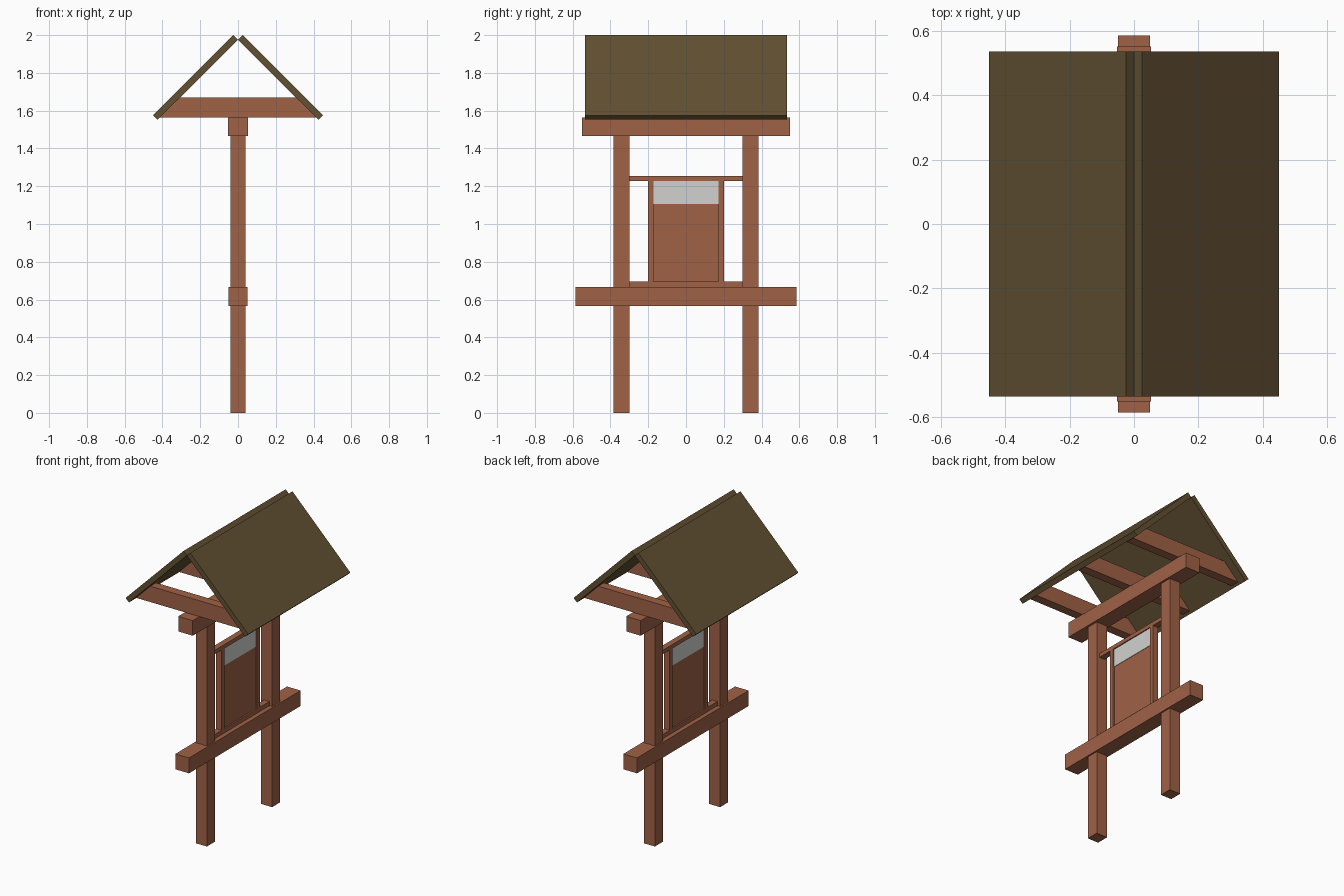
import bpy
import bmesh

cube = bpy.data.objects.get("Cube")
if cube:
    bpy.data.objects.remove(cube, do_unlink=True)


def material(name, rgb):
    mat = bpy.data.materials.new(name)
    mat.use_nodes = True
    color = (*rgb, 1)
    mat.diffuse_color = color
    mat.node_tree.nodes["Principled BSDF"].inputs["Base Color"].default_value = color
    return mat


wood = material("red_brown_wood", (0.35, 0.122, 0.062))
roofing = material("dark_olive_roofing", (0.122, 0.08, 0.032))
paper = material("pale_grey_paper", (0.64, 0.64, 0.63))


def prism(name, profile, y0, y1, mat):
    """Extrude an x-z profile along y."""
    bm = bmesh.new()
    face = bm.faces.new([bm.verts.new((x, y0, z)) for x, z in profile])
    grown = bmesh.ops.extrude_face_region(bm, geom=[face])["geom"]
    moved = [v for v in grown if isinstance(v, bmesh.types.BMVert)]
    bmesh.ops.translate(bm, verts=moved, vec=(0, y1 - y0, 0))
    bmesh.ops.recalc_face_normals(bm, faces=bm.faces)
    mesh = bpy.data.meshes.new(name)
    bm.to_mesh(mesh)
    bm.free()
    mesh.materials.append(mat)
    obj = bpy.data.objects.new(name, mesh)
    bpy.context.collection.objects.link(obj)
    return obj


def box(name, half_x, y0, y1, z0, z1, mat=wood):
    """Box centred on x = 0."""
    profile = [(-half_x, z0), (half_x, z0), (half_x, z1), (-half_x, z1)]
    return prism(name, profile, y0, y1, mat)


# Posts and frame stiles, mirrored front to back
for side, label in ((-1, "front"), (1, "back")):
    box(label + "_post", 0.04, *sorted((side * 0.30, side * 0.383)), 0, 1.47)
    box(label + "_board_stile", 0.02, *sorted((side * 0.172, side * 0.20)), 0.695, 1.227)

# Horizontal beams
box("lower_beam", 0.05, -0.585, 0.585, 0.565, 0.667)
box("upper_beam", 0.053, -0.55, 0.55, 1.465, 1.565)

# Notice board between the rails
box("bottom_rail", 0.02, -0.30, 0.30, 0.665, 0.695)
box("top_rail", 0.02, -0.30, 0.30, 1.227, 1.253)
box("notice_panel", 0.01, -0.172, 0.172, 0.695, 1.227)

# Paper strip on each side of the panel
for side, label in ((-1, "right"), (1, "left")):
    x0, x1 = side * 0.01, side * 0.013
    prism(label + "_paper_strip", [(x0, 1.107), (x1, 1.107), (x1, 1.227), (x0, 1.227)],
          -0.172, 0.172, paper)

# Tie beams under the roof
for y, label in ((-0.45, "front"), (0, "middle"), (0.45, "back")):
    prism(label + "_tie_beam", [(-0.412, 1.565), (0.412, 1.565), (0.307, 1.67), (-0.307, 1.67)],
          y - 0.03, y + 0.03, wood)

# Sloping roof panels meeting at the ridge
for side, label in ((-1, "right"), (1, "left")):
    section = [(0.45, 1.575), (0.425, 1.552), (0, 1.976), (0.025, 2.0)]
    prism(label + "_roof_panel", [(side * x, z) for x, z in section], -0.535, 0.535, roofing)
